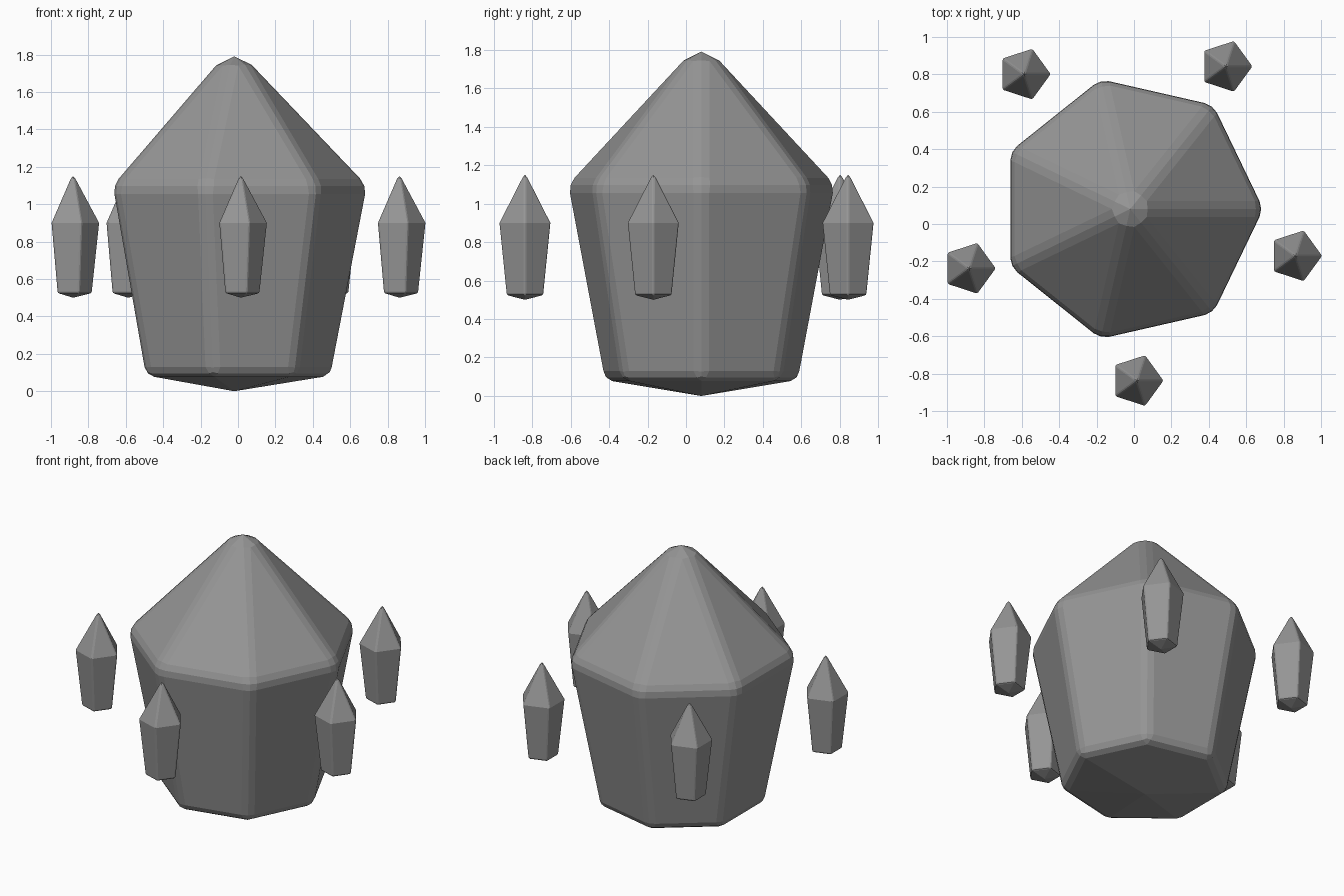
import bpy, bmesh, math

if "Cube" in bpy.data.objects:
    bpy.data.objects.remove(bpy.data.objects["Cube"])

stone = bpy.data.materials.new("grey stone")
stone.diffuse_color = (0.3, 0.3, 0.3, 1)
stone.use_nodes = True
stone.node_tree.nodes["Principled BSDF"].inputs["Base Color"].default_value = stone.diffuse_color


def crystal(name, sides, centre, low, high, apex, tip, base, width):
    """Pointed crystal: low and high are (radius, z) rings, softened edges, tip capped."""
    bm = bmesh.new()
    rings = []
    for r, z in (low, high):
        rings.append([bm.verts.new((r * math.cos(math.tau * i / sides),
                                    r * math.sin(math.tau * i / sides), z))
                      for i in range(sides)])
    bottom = bm.verts.new((0, 0, base))
    top = bm.verts.new((0, 0, apex))
    lo, hi = rings
    for i in range(sides):
        j = (i + 1) % sides
        bm.faces.new((lo[j], lo[i], bottom))
        bm.faces.new((lo[i], lo[j], hi[j], hi[i]))
        bm.faces.new((hi[i], hi[j], top))
    bm.normal_update()
    # soften only the sharp edges; the shallow underside stays crisp
    sharp = [e for e in bm.edges if e.calc_face_angle() > math.radians(30)]
    bmesh.ops.bevel(bm, geom=sharp, offset=width, offset_type='OFFSET',
                    segments=2, profile=0.5, affect='EDGES', clamp_overlap=True)
    peak = max(bm.verts, key=lambda v: v.co.z)
    if math.hypot(peak.co.x, peak.co.y) < 0.005:
        peak.co.z = tip
    bmesh.ops.recalc_face_normals(bm, faces=bm.faces)
    mesh = bpy.data.meshes.new(name)
    bm.to_mesh(mesh)
    bm.free()
    mesh.materials.append(stone)
    ob = bpy.data.objects.new(name, mesh)
    ob.location = (centre[0], centre[1], 0)
    bpy.context.collection.objects.link(ob)
    return ob


# large seven-sided crystal
CX, CY = -0.02, 0.08
crystal("main_crystal", 7, (CX, CY), (0.524, 0.085), (0.72, 1.10),
        1.855, 1.79, 0.0, 0.045)

# five small floating crystals, evenly spaced around it
for k in range(5):
    a = math.radians(56.2 + 72 * k)
    crystal(f"floating_crystal_{k + 1}", 5,
            (CX + 0.918 * math.cos(a), CY + 0.918 * math.sin(a)),
            (0.102, 0.525), (0.142, 0.90), 1.165, 1.15, 0.5, 0.009)
